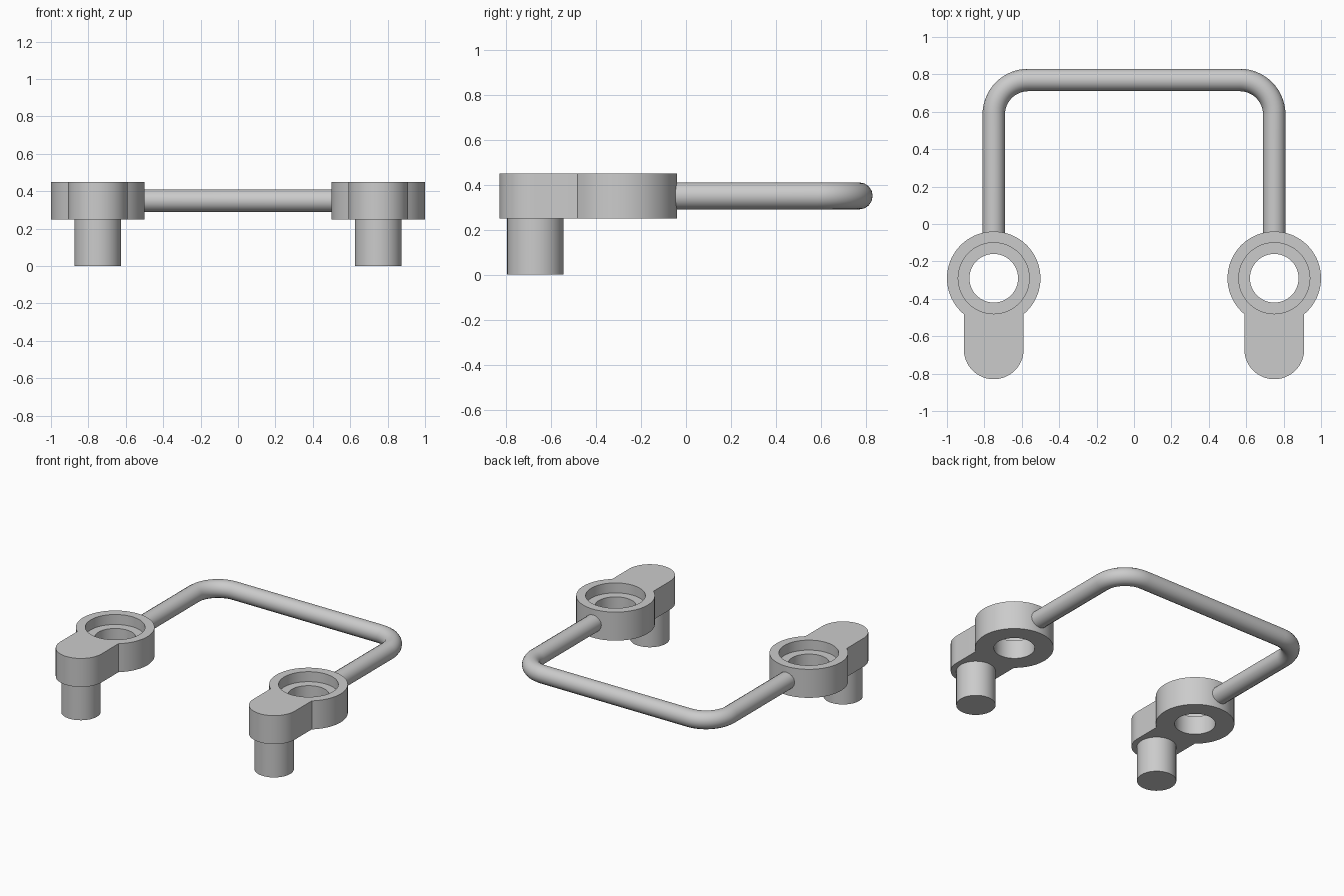
import bpy, bmesh
from math import pi, sin, cos, asin, radians

if "Cube" in bpy.data.objects:
    bpy.data.objects.remove(bpy.data.objects["Cube"])

X, RING_Y, LUG_Y = 0.75, -0.29, -0.67
Z0, Z1 = 0.25, 0.45
RING_R, LUG_R = 0.25, 0.16


def arc(cx, cy, r, a0, a1, n):
    return [(cx + r * cos(a0 + (a1 - a0) * i / n),
             cy + r * sin(a0 + (a1 - a0) * i / n)) for i in range(n + 1)]


def prism(name, pts, z0, z1):
    bm = bmesh.new()
    face = bm.faces.new([bm.verts.new((x, y, z0)) for x, y in pts])
    top = bmesh.ops.extrude_face_region(bm, geom=[face])["geom"]
    bmesh.ops.translate(bm, vec=(0, 0, z1 - z0),
                        verts=[v for v in top if isinstance(v, bmesh.types.BMVert)])
    bmesh.ops.recalc_face_normals(bm, faces=bm.faces)
    mesh = bpy.data.meshes.new(name)
    bm.to_mesh(mesh)
    bm.free()
    obj = bpy.data.objects.new(name, mesh)
    bpy.context.collection.objects.link(obj)
    return obj


def disc(cx, cy, r, n=64):
    return arc(cx, cy, r, 0, 2 * pi, n)[:-1]


def select(obj):
    bpy.ops.object.select_all(action='DESELECT')
    obj.select_set(True)
    bpy.context.view_layer.objects.active = obj


def smooth(obj):
    select(obj)
    bpy.ops.object.shade_smooth_by_angle(angle=radians(30))


def cut(obj, cutter):
    cutter.hide_render = True
    select(obj)
    mod = obj.modifiers.new("cut", 'BOOLEAN')
    mod.operation, mod.solver, mod.object = 'DIFFERENCE', 'EXACT', cutter
    bpy.ops.object.modifier_apply(modifier=mod.name)
    bpy.data.objects.remove(cutter)


for side, s in (("left", -1), ("right", 1)):
    cx = s * X
    # Bracket: round eye merged with a rounded lug, stepped hole through the eye
    a = asin(LUG_R / RING_R)
    outline = (arc(cx, RING_Y, RING_R, -pi / 2 + a, 1.5 * pi - a, 56)
               + arc(cx, LUG_Y, LUG_R, pi, 2 * pi, 32))
    bracket = prism(side + "_bracket", outline, Z0, Z1)
    cut(bracket, prism("hole_cutter", disc(cx, RING_Y, 0.13), Z0 - 0.1, Z1 + 0.1))
    cut(bracket, prism("counterbore_cutter", disc(cx, RING_Y, 0.19), Z1 - 0.07, Z1 + 0.1))
    smooth(bracket)
    # Pin under the lug
    smooth(prism(side + "_pin", disc(cx, LUG_Y, 0.125, 48), 0, Z0 + 0.02))

# Bent rod joining both brackets
BEND, BACK, END = 0.185, 0.77, -0.07
path = ([(X, END)]
        + arc(X - BEND, BACK - BEND, BEND, 0, pi / 2, 14)
        + arc(-X + BEND, BACK - BEND, BEND, pi / 2, pi, 14)
        + [(-X, END)])
curve = bpy.data.curves.new("bent_rod", 'CURVE')
curve.dimensions = '3D'
curve.bevel_depth, curve.bevel_resolution = 0.06, 6
curve.use_fill_caps = True
spline = curve.splines.new('POLY')
spline.points.add(len(path) - 1)
for p, (x, y) in zip(spline.points, path):
    p.co = (x, y, 0.35, 1)
rod = bpy.data.objects.new("bent_rod", curve)
bpy.context.collection.objects.link(rod)
select(rod)
bpy.ops.object.convert(target='MESH')
smooth(bpy.context.object)
